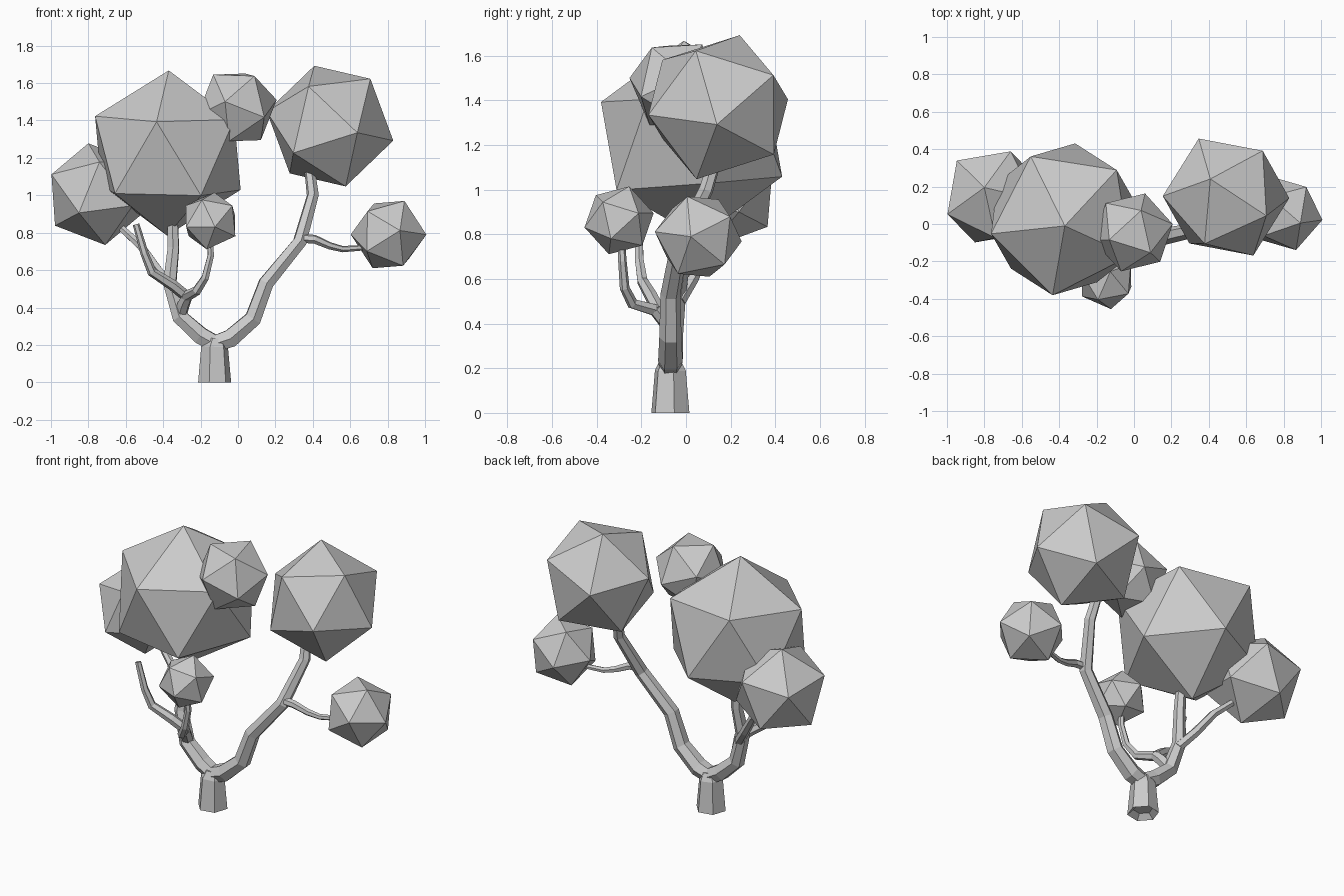
import bpy, bmesh, math
from mathutils import Vector, Matrix

if "Cube" in bpy.data.objects:
    bpy.data.objects.remove(bpy.data.objects["Cube"])

SIDES = 6


def finish(name, bm):
    bmesh.ops.recalc_face_normals(bm, faces=bm.faces)
    mesh = bpy.data.meshes.new(name)
    bm.to_mesh(mesh)
    bm.free()
    ob = bpy.data.objects.new(name, mesh)
    bpy.context.collection.objects.link(ob)
    return ob


def limb(name, path, recess=0):
    """Sweep a tapering hexagon along (x, y, z, radius) points."""
    bm = bmesh.new()
    pts = [Vector(p[:3]) for p in path]
    side, rings = Vector((1, 0.2, 0)), []
    for i, p in enumerate(pts):
        t = Vector()
        if i > 0:
            t += (p - pts[i - 1]).normalized()
        if i < len(pts) - 1:
            t += (pts[i + 1] - p).normalized()
        t.normalize()
        side = (side - t * side.dot(t)).normalized()
        other = t.cross(side)
        ring = []
        for k in range(SIDES):
            a = math.tau * k / SIDES
            ring.append(bm.verts.new(p + path[i][3] * (side * math.cos(a) + other * math.sin(a))))
        rings.append(ring)
    for lo, hi in zip(rings, rings[1:]):
        for k in range(SIDES):
            n = (k + 1) % SIDES
            bm.faces.new((lo[k], lo[n], hi[n], hi[k]))
    base = bm.faces.new(rings[0][::-1])
    bm.faces.new(rings[-1])
    if recess:
        bm.normal_update()
        bmesh.ops.inset_region(bm, faces=[base], thickness=0.035, depth=-recess)
    return finish(name, bm)


def foliage(name, centre, radius, v1, v2):
    """Icosahedron turned so two neighbouring corners point along v1 and v2."""
    z = Vector(v1).normalized()
    x = Vector(v2)
    x = (x - z * x.dot(z)).normalized()
    rot = Matrix((x, z.cross(x), z)).transposed().to_4x4()
    bm = bmesh.new()
    bmesh.ops.create_icosphere(bm, subdivisions=1, radius=radius,
                               matrix=Matrix.Translation(centre) @ rot)
    return finish(name, bm)


# Trunk with a recessed underside
limb("trunk", [(-.125, -.07, 0, .09), (-.125, -.07, .19, .073), (-.12, -.07, .235, .05)], recess=.03)

# Main fork
limb("right_branch", [(-.14, -.07, .2, .05), (-.04, -.07, .235, .055), (.08, -.07, .34, .05),
                      (.15, -.07, .53, .045), (.33, -.03, .75, .04), (.40, .09, 1.0, .033),
                      (.38, .14, 1.16, .028)])
limb("left_branch", [(-.11, -.07, .2, .05), (-.2, -.065, .25, .052), (-.31, -.06, .35, .047),
                     (-.365, -.04, .53, .04), (-.345, -.01, .72, .034), (-.35, 0, .9, .03)])

# Twigs
limb("far_right_twig", [(.33, -.03, .77, .025), (.41, -.03, .765, .024), (.49, -.01, .73, .02),
                        (.56, .01, .712, .017), (.67, .04, .72, .015)])
limb("far_left_twig", [(-.35, -.03, .5, .03), (-.43, .03, .6, .028), (-.52, .08, .73, .024),
                       (-.63, .12, .83, .02)])
limb("front_stub", [(-.31, -.05, .35, .035), (-.29, -.1, .42, .035), (-.27, -.14, .465, .03)])
limb("front_twig", [(-.285, -.12, .455, .03), (-.22, -.24, .49, .026), (-.175, -.275, .56, .022),
                    (-.145, -.285, .68, .019), (-.15, -.29, .78, .016)])
limb("bare_twig", [(-.27, -.12, .455, .03), (-.35, -.155, .52, .03), (-.46, -.195, .59, .026),
                   (-.5, -.21, .69, .022), (-.545, -.21, .845, .018)])

# Foliage: name, centre, radius, two corner directions
for args in [
    ("foliage_large", (-.375, .025, 1.226), .443, (.005, -.035, .44), (-.06, -.405, .169)),
    ("foliage_right", (.492, .144, 1.37), .347, (-.083, .096, .32), (.217, -.1, .258)),
    ("foliage_top", (-.005, -.045, 1.47), .22, (-.131, -.04, .18), (.104, -.11, .164)),
    ("foliage_left", (-.755, .145, 1.006), .28, (-.045, .05, .271), (-.235, -.085, .12)),
    ("foliage_front", (-.147, -.3, .863), .16, (.02, .045, .15), (-.02, .145, .042)),
    ("foliage_far_right", (.805, .055, .79), .205, (.085, -.05, .18), (.2, -.03, -.015)),
]:
    foliage(*args)
